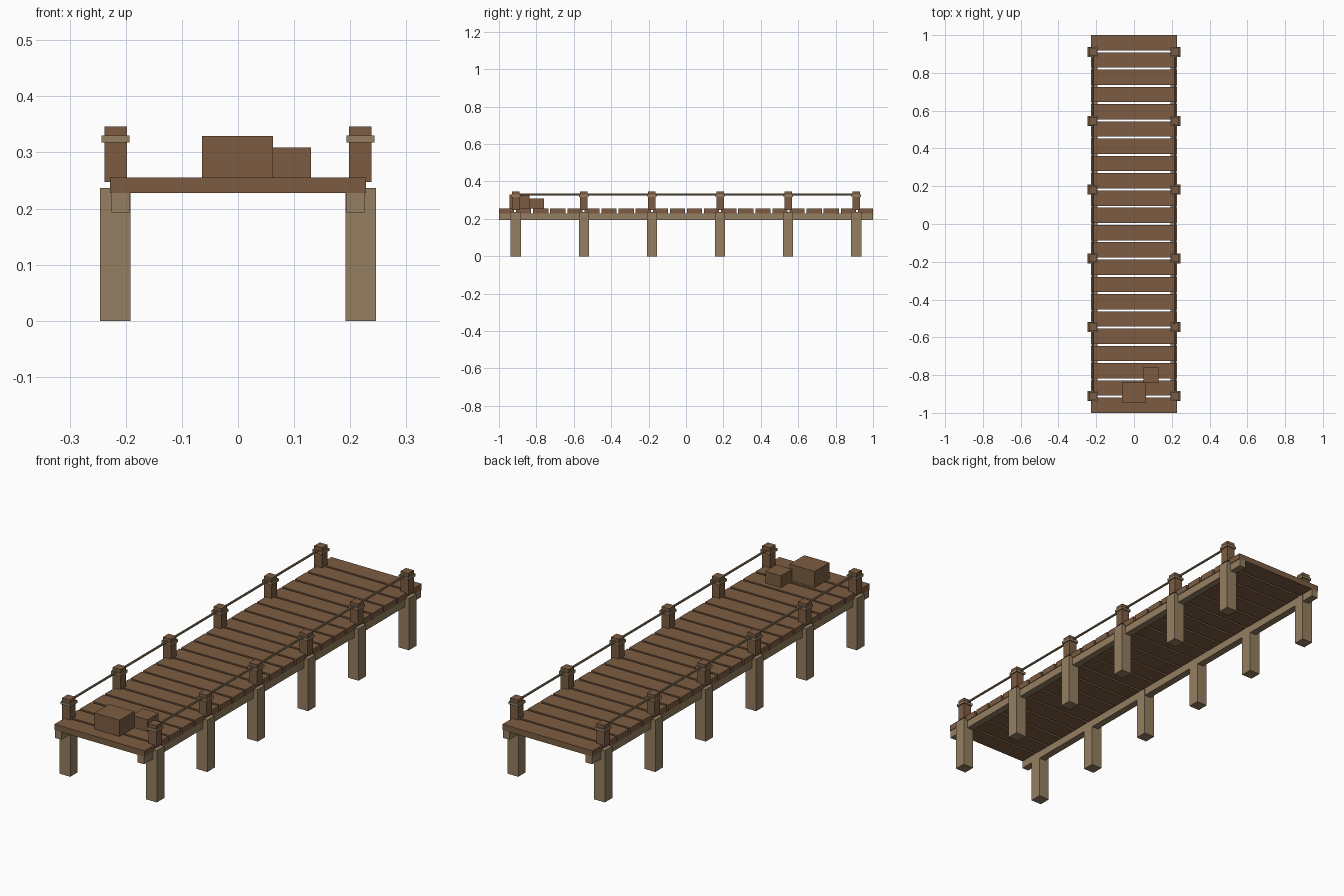
import bpy
import bmesh
from mathutils import Vector

cube = bpy.data.objects.get("Cube")
if cube:
    bpy.data.objects.remove(cube, do_unlink=True)


def material(name, colour):
    mat = bpy.data.materials.new(name)
    mat.use_nodes = True
    mat.diffuse_color = colour
    mat.node_tree.nodes["Principled BSDF"].inputs["Base Color"].default_value = colour
    return mat


brown = material("brown wood", (0.20, 0.107, 0.054, 1))
tan = material("tan wood", (0.30, 0.21, 0.12, 1))


def finish(bm, name, mat):
    mesh = bpy.data.meshes.new(name)
    bm.to_mesh(mesh)
    bm.free()
    mesh.materials.append(mat)
    obj = bpy.data.objects.new(name, mesh)
    bpy.context.collection.objects.link(obj)
    return obj


def box(name, mat, x, y, z):
    """Box from (min, max) ranges on each axis."""
    bm = bmesh.new()
    bmesh.ops.create_cube(bm, size=1)
    low, high = (Vector(corner) for corner in zip(x, y, z))
    for v in bm.verts:
        v.co = (low + high) / 2 + v.co * (high - low)
    return finish(bm, name, mat)


def around(centre, size):
    return centre - size / 2, centre + size / 2


# Deck planks
PLANKS = 22
WIDTH = 0.081
pitch = (2 - WIDTH) / (PLANKS - 1)
for i in range(PLANKS):
    y = -1 + WIDTH / 2 + i * pitch
    box("deck_plank", brown, (-0.228, 0.228), around(y, WIDTH), (0.228, 0.255))

post_rows = [-0.91 + i * 0.364 for i in range(6)]
for side, label in ((1, "left"), (-1, "right")):
    # Long beam under the plank ends
    box(label + "_beam", tan, around(side * 0.209, 0.033), (-1, 1), (0.193, 0.228))
    # Piles, railing posts and rope bands
    for y in post_rows:
        box(label + "_pile", tan, around(side * 0.219, 0.054), around(y, 0.054), (0, 0.237))
        box(label + "_rail_post", brown, around(side * 0.218, 0.04), around(y, 0.04), (0.247, 0.346))
        box(label + "_rope_band", tan, around(side * 0.218, 0.05), around(y, 0.05), (0.318, 0.33))
    # Rope along the railing
    bm = bmesh.new()
    bmesh.ops.create_cone(bm, segments=8, radius1=0.005, radius2=0.005, depth=1.82, cap_ends=True)
    for v in bm.verts:
        v.co = (side * 0.218 + v.co.x, v.co.z, 0.33 - v.co.y)
    finish(bm, label + "_rope", tan)

# Crates at the front end
box("large_crate", brown, (-0.064, 0.0625), (-0.944, -0.838), (0.255, 0.329))
box("small_crate", brown, (0.05, 0.13), (-0.838, -0.758), (0.255, 0.309))
